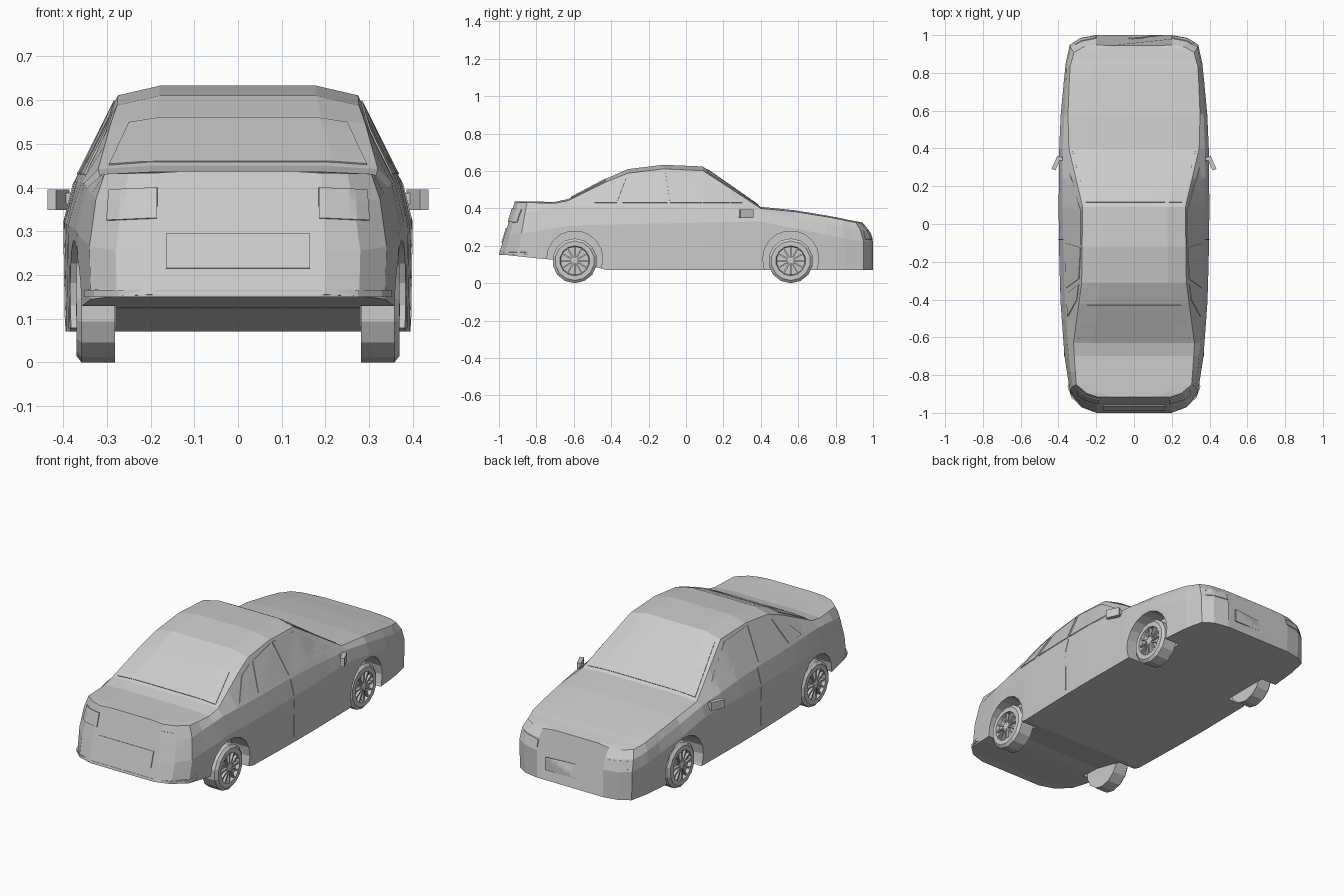
import bpy, bmesh, math
from mathutils import Vector, Matrix
from mathutils.bvhtree import BVHTree

if "Cube" in bpy.data.objects:
    bpy.data.objects.remove(bpy.data.objects["Cube"])

AXLES = (-0.595, 0.56)


def finish(bm, name, mirror=False):
    bmesh.ops.recalc_face_normals(bm, faces=bm.faces)
    me = bpy.data.meshes.new(name)
    bm.to_mesh(me)
    bm.free()
    ob = bpy.data.objects.new(name, me)
    bpy.context.collection.objects.link(ob)
    if mirror:
        ob.modifiers.new("mirror", 'MIRROR').use_clip = False
    return ob


def curve(pts, y):
    for (a, u), (b, v) in zip(pts, pts[1:]):
        if y <= b:
            return u + (v - u) * (y - a) / (b - a)
    return pts[-1][1]


def box(bm, centre, size, rot=Matrix.Identity(4)):
    m = Matrix.Translation(centre) @ rot @ Matrix.Diagonal((*size, 1))
    bmesh.ops.create_cube(bm, size=1, matrix=m)


# Body guide curves: value along the length y
TOP_Z = [(-1, .437), (-.7, .435), (-.63, .45), (-.42, .562), (-.31, .61), (-.12, .633),
         (.09, .624), (.24, .52), (.4, .408), (.58, .39), (.9, .338), (1, .325)]
TOP_X = [(-1, .19), (-.97, .25), (-.9, .305), (-.63, .32), (-.31, .277), (.09, .272),
         (.4, .345), (.6, .35), (.85, .338), (.95, .318), (.985, .27), (1, .2)]
DROP = [(-1, .004), (-.63, .008), (-.31, .022), (.09, .022), (.4, .008), (1, .006)]
BELT_Z = [(-1, .36), (-.63, .41), (0, .415), (.4, .385), (.9, .29), (1, .28)]
BELT_X = [(-1, .195), (-.97, .265), (-.9, .325), (-.6, .355), (-.3, .37), (.2, .38),
          (.45, .375), (.85, .355), (.95, .335), (.985, .28), (1, .2)]
MID_Z = [(-1, .25), (-.6, .31), (.4, .33), (.9, .23), (1, .22)]
MID_X = [(-1, .2), (-.97, .28), (-.9, .34), (-.7, .368), (-.4, .39), (0, .4), (.4, .396),
         (.6, .387), (.85, .362), (.95, .34), (.985, .285), (1, .2)]
LOW_Z = [(-1, .155), (-.72, .125), (-.6, .12), (-.43, .07), (1, .07)]
NOSE = [(.07, 0), (.22, 0), (.28, .02), (.33, .06)]
STATIONS = [-1, -.97, -.9, -.8, -.7, -.63, -.52, -.42, -.31, -.12, .09, .24, .4,
            .58, .75, .85, .9, .95, .985, 1]


def rake(x, y, z):
    # lean the tail forward and round the nose back with height
    if y < -.75:
        return (x, y + (-y - .75) / .25 * (z - .155) * .3, z)
    if y > .8:
        return (x, y - (y - .8) / .2 * curve(NOSE, z), z)
    return (x, y, z)


def section(y):
    zc, xt = curve(TOP_Z, y), curve(TOP_X, y)
    xm, zl = curve(MID_X, y), curve(LOW_Z, y)
    half = [(xm * .99, zl), (xm, curve(MID_Z, y)),
            (curve(BELT_X, y), min(curve(BELT_Z, y), zc - .02)),
            (xt, zc - curve(DROP, y)), (xt * .65, zc)]
    return [rake(x, y, z) for x, z in half + [(-x, z) for x, z in reversed(half)]]


# Body shell lofted through the stations
bm = bmesh.new()
rings = [[bm.verts.new(p) for p in section(y)] for y in STATIONS]
for a, b in zip(rings, rings[1:]):
    for i in range(len(a)):
        j = (i + 1) % len(a)
        bm.faces.new((a[i], a[j], b[j], b[i]))
bm.faces.new(rings[0])
bm.faces.new(rings[-1])
bmesh.ops.recalc_face_normals(bm, faces=bm.faces)
surface = BVHTree.FromBMesh(bm)
body = finish(bm, "body")

# Wheel arch cutters
bm = bmesh.new()
for y in AXLES:
    for s in (-1, 1):
        m = Matrix.Translation((s * .39, y, .13)) @ Matrix.Rotation(math.pi / 2, 4, 'Y')
        bmesh.ops.create_cone(bm, cap_ends=True, segments=18, radius1=.15, radius2=.15,
                              depth=.22, matrix=m)
cutter = finish(bm, "arch_cutter")
cutter.hide_render = True
cutter.hide_set(True)
cut = body.modifiers.new("arches", 'BOOLEAN')
cut.operation, cut.solver, cut.object = 'DIFFERENCE', 'EXACT', cutter


def panel(name, corners, axis, sign, mirror=False, lift=.001, n=8):
    """Thin patch: a quad drawn in a view plane and projected onto the body."""
    d = Vector((0, 0, 0))
    d[axis] = -sign
    c = [Vector(p) for p in corners]
    bm = bmesh.new()
    grid = []
    for i in range(n + 1):
        row = []
        for j in range(n + 1):
            u, v = i / n, j / n
            p = (c[0].lerp(c[1], u)).lerp(c[3].lerp(c[2], u), v)
            q = list(p)
            q.insert(axis, sign * 2)
            hit, nor, _, _ = surface.ray_cast(Vector(q), d)
            if hit is None:
                q[axis] = sign * .9
                hit, nor, _, _ = surface.find_nearest(Vector(q))
            row.append(bm.verts.new(hit - d * lift))
        grid.append(row)
    for i in range(n):
        for j in range(n):
            bm.faces.new((grid[i][j], grid[i + 1][j], grid[i + 1][j + 1], grid[i][j + 1]))
    ob = finish(bm, name, mirror)
    sol = ob.modifiers.new("thickness", 'SOLIDIFY')
    sol.thickness, sol.offset = .005, 0


# Glass, seen from above (x, y) and from the side (y, z)
panel("windshield", [(-.325, .385), (.325, .385), (.255, .115), (-.255, .115)], 2, 1)
panel("rear_window", [(-.295, -.615), (.295, -.615), (.25, -.43), (-.25, -.43)], 2, 1)
panel("front_side_window", [(-.085, .43), (.3, .43), (.075, .585), (-.11, .598)], 0, 1, True)
panel("rear_side_window", [(-.34, .43), (-.1, .43), (-.125, .598), (-.29, .565)], 0, 1, True)
panel("quarter_window", [(-.49, .43), (-.37, .43), (-.32, .56), (-.4, .53)], 0, 1, True)
panel("door_seam", [(-.085, .1), (-.079, .1), (-.079, .41), (-.085, .41)], 0, 1, True, 0)

# Lamps and plates, seen along the length (x, z)
panel("tail_light", [(.185, .33), (.3, .325), (.295, .395), (.185, .4)], 1, -1, True, .003)
panel("tail_plate", [(-.165, .215), (.165, .215), (.165, .295), (-.165, .295)], 1, -1, lift=.003)
panel("headlight", [(.2, .235), (.32, .235), (.31, .28), (.2, .27)], 1, 1, True)
panel("nose_plate", [(-.15, .125), (.15, .125), (.15, .195), (-.15, .195)], 1, 1, lift=-.002)

# Rear bumper lip following the tail outline
bm = bmesh.new()
lip = [(-.352, -.86), (-.33, -.92), (-.275, -.972), (-.19, -.998)]
lip += [(-x, y) for x, y in reversed(lip)]
loops = []
for x, y in lip:
    loops.append([bm.verts.new((x * k, y * k, z))
                  for k, z in ((1, .15), (1, .165), (.93, .172), (.93, .15))])
for a, b in zip(loops, loops[1:]):
    for i in range(4):
        j = (i + 1) % 4
        bm.faces.new((a[i], a[j], b[j], b[i]))
bm.faces.new(loops[0])
bm.faces.new(loops[-1])
finish(bm, "rear_bumper_lip")

# Door mirrors: stalk and housing
bm = bmesh.new()
box(bm, (.388, .345, .375), (.04, .02, .025))
box(bm, (.411, .322, .372), (.022, .075, .046), Matrix.Rotation(math.radians(24), 4, 'Z'))
finish(bm, "door_mirror", True)


def lathe(bm, profile, y, z, seg):
    rows = []
    for x, r in profile:
        rows.append([bm.verts.new((x, y + r * math.sin(t), z - r * math.cos(t)))
                     for t in (2 * math.pi * k / seg for k in range(seg))])
    for a, b in zip(rows, rows[1:]):
        for i in range(seg):
            j = (i + 1) % seg
            bm.faces.new((a[i], a[j], b[j], b[i]))
    bm.faces.new(rows[0])
    bm.faces.new(rows[-1])


# Wheels: tyre with recessed dish, then hub and twelve spokes
for label, y in zip(("rear", "front"), AXLES):
    bm = bmesh.new()
    lathe(bm, [(.282, .12), (.358, .12), (.37, .105), (.37, .08), (.352, .076)], y, .12, 14)
    finish(bm, label + "_tyre", True)
    bm = bmesh.new()
    lathe(bm, [(.35, .02), (.368, .02), (.371, .012)], y, .12, 12)
    for k in range(12):
        rot = Matrix.Rotation(math.pi / 6 * k, 4, 'X')
        off = rot @ Vector((0, 0, .047))
        box(bm, (.36, y + off.y, .12 + off.z), (.014, .008, .06), rot)
    finish(bm, label + "_spokes", True)
